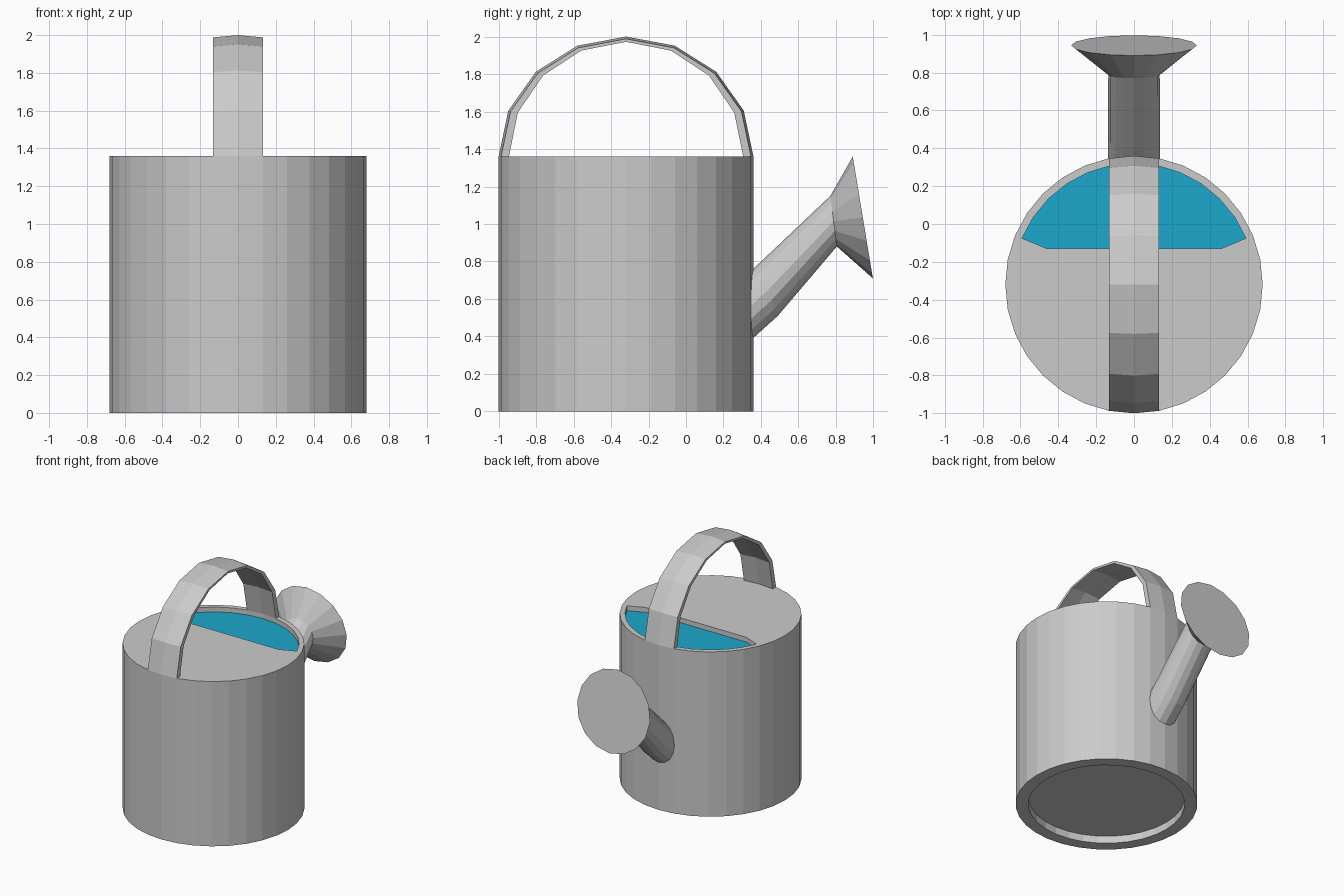
import bpy, bmesh
from math import sin, cos, pi, radians
from mathutils import Vector

if "Cube" in bpy.data.objects:
    bpy.data.objects.remove(bpy.data.objects["Cube"])

CY = -0.32          # body axis
R, H = 0.68, 1.36   # body radius and height


def loft(name, rings):
    """Skin a list of matching closed rings and cap both ends."""
    bm = bmesh.new()
    rows = [[bm.verts.new(p) for p in ring] for ring in rings]
    n = len(rows[0])
    for a, b in zip(rows, rows[1:]):
        for i in range(n):
            j = (i + 1) % n
            bm.faces.new((a[i], a[j], b[j], b[i]))
    bm.faces.new(rows[0])
    bm.faces.new(rows[-1])
    bmesh.ops.recalc_face_normals(bm, faces=bm.faces)
    mesh = bpy.data.meshes.new(name)
    bm.to_mesh(mesh)
    bm.free()
    ob = bpy.data.objects.new(name, mesh)
    bpy.context.collection.objects.link(ob)
    return ob


def prism(name, outline, z0, z1):
    return loft(name, [[(x, y, z) for x, y in outline] for z in (z0, z1)])


def circle(r, n=32):
    return [(r * cos(2 * pi * i / n), CY + r * sin(2 * pi * i / n)) for i in range(n)]


def cut(target, cutter):
    cutter.hide_render = True
    cutter.display_type = 'WIRE'
    mod = target.modifiers.new(cutter.name, 'BOOLEAN')
    mod.operation = 'DIFFERENCE'
    mod.solver = 'EXACT'
    mod.object = cutter
    bpy.context.view_layer.objects.active = target
    bpy.ops.object.modifier_apply(modifier=mod.name)
    bpy.data.objects.remove(cutter)


# Body with half-open top and recessed base
body = prism("body", circle(R), 0, H)
opening = circle(0.64)[2:15] + [(-0.46, -0.13), (0.46, -0.13)]
cut(body, prism("opening_cutter", opening, H - 0.05, H + 0.2))
cut(body, prism("base_cutter", circle(0.585), -0.2, 0.06))

# Water surface inside the opening
water = prism("water", opening, H - 0.06, H - 0.04)
blue = bpy.data.materials.new("water_blue")
blue.diffuse_color = (0.012, 0.39, 0.6, 1)
blue.use_nodes = True
blue.node_tree.nodes["Principled BSDF"].inputs["Base Color"].default_value = blue.diffuse_color
water.data.materials.append(blue)

# Handle: arched strap, slightly crowned across its width
strap = [(-0.132, 0.667, 0.628), (0, 0.68, 0.64), (0.132, 0.667, 0.628),
         (0.132, 0.625, 0.612), (0, 0.637, 0.622), (-0.132, 0.625, 0.612)]
loft("handle", [[(x, CY - ry * cos(i * pi / 8), H + rz * sin(i * pi / 8))
                 for x, ry, rz in strap] for i in range(9)])


# Spout and rose: rings given by top and bottom (y, z) and half width
def ring(top, bottom, half, n=16):
    t, b = Vector((0, *top)), Vector((0, *bottom))
    mid, up = (t + b) / 2, (t - b) / 2
    return [mid + up * cos(2 * pi * i / n) + Vector((half * sin(2 * pi * i / n), 0, 0))
            for i in range(n)]


neck = ring((0.77, 1.15), (0.805, 0.88), 0.136)
loft("spout", [ring((0.335, 0.735), (0.335, 0.37), 0.137),
               ring((0.385, 0.785), (0.49, 0.51), 0.137), neck])
loft("rose", [neck, ring((0.89, 1.36), (0.997, 0.71), 0.332)])
